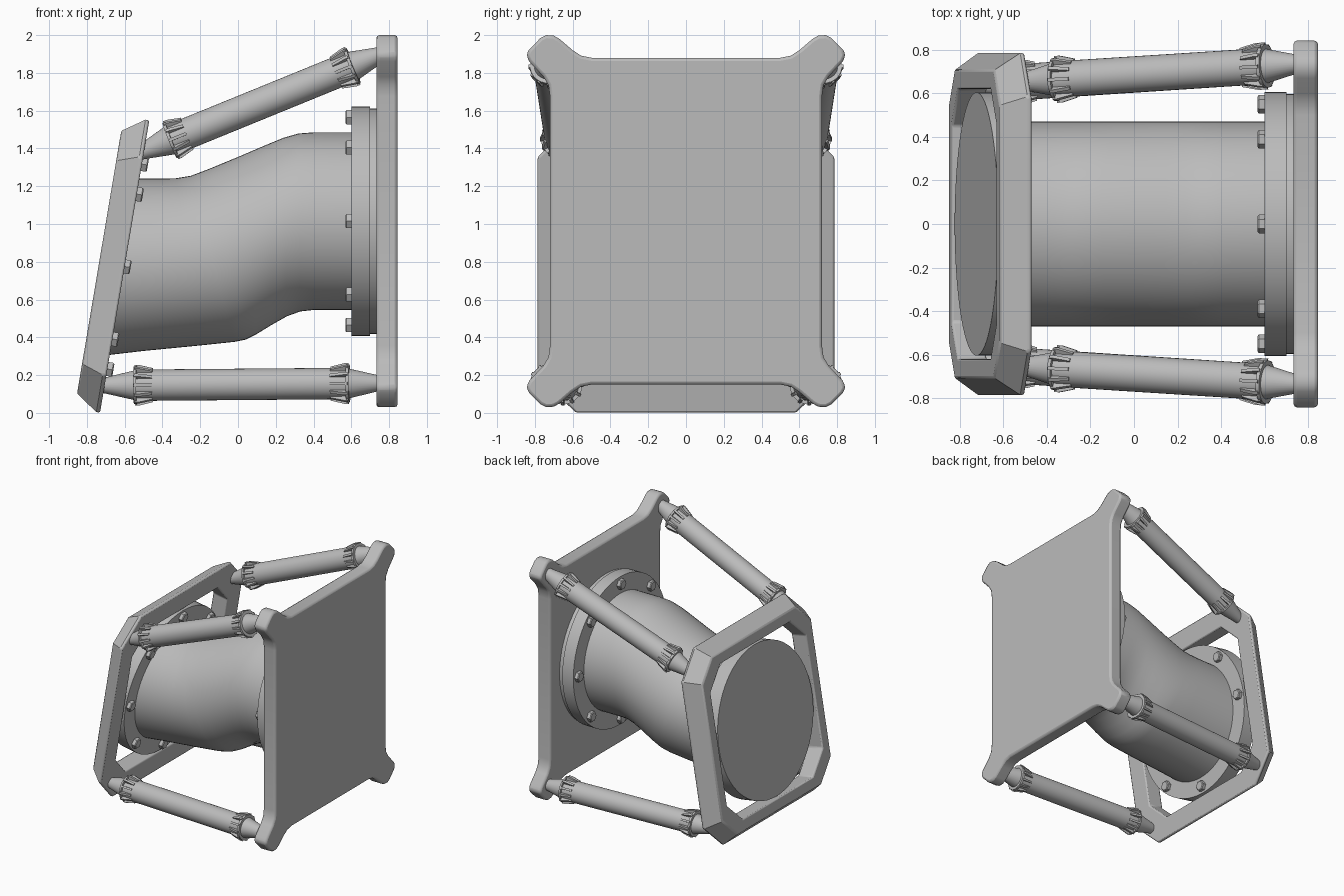
import bpy, bmesh, math
from mathutils import Vector, Matrix

cube = bpy.data.objects.get("Cube")
if cube:
    bpy.data.objects.remove(cube)

grey = bpy.data.materials.new("plain_grey")
grey.use_nodes = True
grey.diffuse_color = (0.5, 0.5, 0.5, 1)
grey.node_tree.nodes["Principled BSDF"].inputs["Base Color"].default_value = (0.5, 0.5, 0.5, 1)


def loft(bm, rings, caps=True, closed=False):
    """Skin a list of equal-length point rings."""
    loops = [[bm.verts.new(p) for p in ring] for ring in rings]
    pairs = list(zip(loops, loops[1:] + loops[:1]))
    for a, b in pairs if closed else pairs[:-1]:
        for i in range(len(a)):
            j = (i + 1) % len(a)
            bm.faces.new((a[i], a[j], b[j], b[i]))
    if caps and not closed:
        bm.faces.new(loops[0])
        bm.faces.new(loops[-1])


def lathe(bm, profile, sides):
    """Revolve (height, radius) pairs round local z."""
    turn = [math.tau * i / sides for i in range(sides)]
    loft(bm, [[(r * math.cos(t), r * math.sin(t), h) for t in turn] for h, r in profile])


def finish(name, bm, matrix=Matrix(), bevel=0, smooth=True):
    bmesh.ops.transform(bm, matrix=matrix, verts=bm.verts)
    bmesh.ops.recalc_face_normals(bm, faces=bm.faces)
    mesh = bpy.data.meshes.new(name)
    bm.to_mesh(mesh)
    bm.free()
    mesh.materials.append(grey)
    obj = bpy.data.objects.new(name, mesh)
    bpy.context.collection.objects.link(obj)
    if bevel:
        mod = obj.modifiers.new("soft_edges", 'BEVEL')
        mod.width, mod.segments, mod.angle_limit = bevel, 2, math.radians(40)
    if smooth:
        bpy.ops.object.select_all(action='DESELECT')
        obj.select_set(True)
        bpy.context.view_layer.objects.active = obj
        bpy.ops.object.shade_smooth_by_angle(angle=math.radians(32))
    return obj


def basis(x, y, z, origin):
    m = Matrix((x, y, z)).transposed().to_4x4()
    m.translation = origin
    return m


# Local frames: z of each points along the pipe towards the plate or away from it
tilt = math.radians(9.55)
up = Vector((math.sin(tilt), 0, math.cos(tilt)))
along = Vector((math.cos(tilt), 0, -math.sin(tilt)))
side = Vector((0, 1, 0))
tilted = basis(side, up, along, (-0.60, 0, 0.775))
upright = basis(side, Vector((0, 0, 1)), Vector((1, 0, 0)), (0, 0, 1.015))

# Mounting plate with a rounded lug on each corner
corner = [(0.50, 0.865), (0.555, 0.876), (0.60, 0.905), (0.67, 0.965), (0.70, 0.982),
          (0.74, 0.985), (0.77, 0.97), (0.83, 0.91), (0.845, 0.88), (0.83, 0.845),
          (0.755, 0.765), (0.728, 0.72), (0.72, 0.66)]
outline = []
for sx, sy in ((1, 1), (1, -1), (-1, -1), (-1, 1)):
    quarter = [(x * sx, y * sy) for x, y in corner]
    outline += quarter if sx * sy > 0 else quarter[::-1]
bm = bmesh.new()
loft(bm, [[(x, y, h) for x, y in outline] for h in (0.732, 0.845)])
finish("mounting_plate", bm, upright, bevel=0.016)


# Tilted octagonal frame, narrower at its front
def octagon(half, cut, h):
    k = half - cut
    return [(x, y, h) for x, y in ((half, k), (k, half), (-k, half), (-half, k),
                                   (-half, -k), (-k, -half), (k, -half), (half, -k))]


bm = bmesh.new()
loft(bm, [octagon(0.705, 0.16, -0.137), octagon(0.785, 0.20, -0.02), octagon(0.785, 0.20, 0),
          octagon(0.62, 0.17, 0), octagon(0.62, 0.17, -0.137)], closed=True)
finish("tilted_frame", bm, tilted, bevel=0.01)

# Flanges and their bolts
flanges = {
    "tilted": (tilted, [(-0.125, 0.605), (0, 0.605)], 0, 1),
    "upright": (upright, [(0.60, 0.607), (0.70, 0.607), (0.70, 0.597), (0.74, 0.597)], 0.60, -1),
}
for name, (matrix, profile, face, out) in flanges.items():
    bm = bmesh.new()
    lathe(bm, profile, 64)
    finish(name + "_flange", bm, matrix)
    for i in range(8):
        t = math.tau * i / 8
        bm = bmesh.new()
        lathe(bm, [(-0.01 * out, 0.043), (0.026 * out, 0.043), (0.032 * out, 0.036)], 6)
        spot = Matrix.Translation((0.55 * math.cos(t), 0.55 * math.sin(t), face))
        finish(f"{name}_bolt_{i + 1}", bm, matrix @ spot, smooth=False)

# Bent pipe: top (x, z) and bottom (x, z) of each round section
sections = [(-0.60, 1.24, -0.74, 0.30), (-0.40, 1.24, -0.50, 0.328), (-0.33, 1.242, -0.20, 0.357),
            (-0.25, 1.255, -0.02, 0.376), (-0.15, 1.293, 0.04, 0.388), (0.0, 1.355, 0.10, 0.418),
            (0.14, 1.415, 0.18, 0.467), (0.24, 1.456, 0.26, 0.512), (0.32, 1.479, 0.33, 0.537),
            (0.40, 1.485, 0.40, 0.545), (0.62, 1.485, 0.62, 0.545)]
bm = bmesh.new()
rings = []
for tx, tz, bx, bz in sections:
    top, bottom = Vector((tx, 0, tz)), Vector((bx, 0, bz))
    middle, reach = (top + bottom) / 2, (top - bottom) / 2
    rings.append([middle + reach * math.cos(t) + side * 0.47 * math.sin(t)
                  for t in (math.tau * i / 64 for i in range(64))])
loft(bm, rings)
finish("bent_pipe", bm)


# Struts: tapered tips, ribbed collars and a round rod
def strut(name, start, end):
    start, end = Vector(start), Vector(end)
    length = (end - start).length
    tip = 0.15
    bm = bmesh.new()
    half = [(-0.03, 0.036), (tip, 0.078), (tip, 0.10), (tip + 0.016, 0.102), (tip + 0.016, 0.083)]
    lathe(bm, half + [(length - h, r) for h, r in reversed(half)], 32)
    for flip in (False, True):
        for i in range(12):
            rib = [(tip + 0.005, 0.07), (tip + 0.005, 0.108), (tip + 0.025, 0.108),
                   (tip + 0.10, 0.090), (tip + 0.10, 0.07)]
            if flip:
                rib = [(length - h, r) for h, r in rib]
            spin = Matrix.Rotation(math.tau * i / 12, 3, 'Z')
            loft(bm, [[spin @ Vector((r, w, h)) for h, r in rib] for w in (-0.008, 0.008)])
    turn = (end - start).to_track_quat('Z', 'Y').to_matrix().to_4x4()
    finish(name, bm, Matrix.Translation(start) @ turn)


for label, s in (("left", 1), ("right", -1)):
    # The front faces -y, so +y is the back of the model
    place = "back" if s > 0 else "front"
    strut(f"upper_{place}_strut", (-0.50, 0.655 * s, 1.385), (0.75, 0.735 * s, 1.895))
    strut(f"lower_{place}_strut", (-0.70, 0.64 * s, 0.145), (0.74, 0.735 * s, 0.157))
